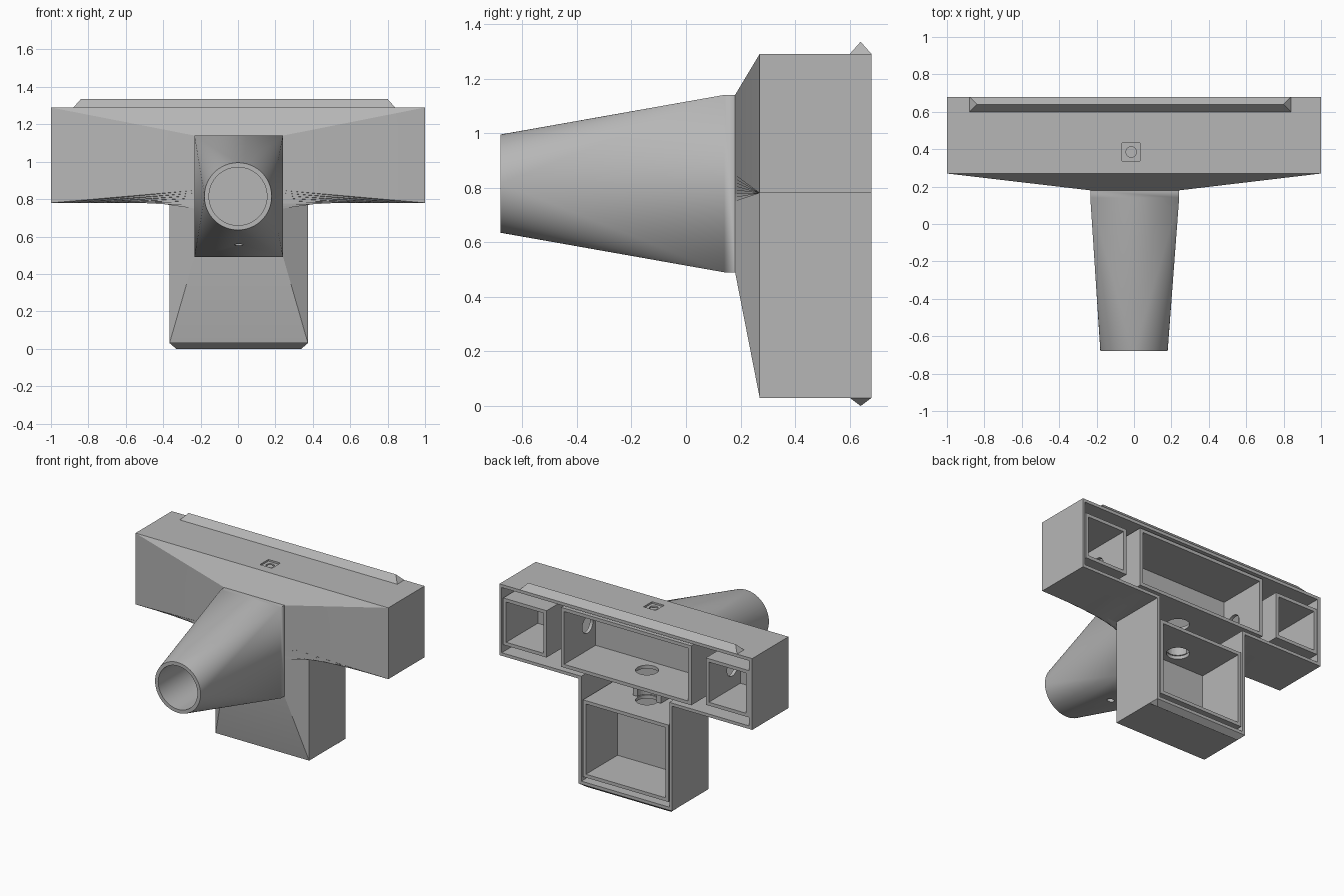
import bpy, bmesh, math
from mathutils import Matrix, Vector

cube = bpy.data.objects.get("Cube")
if cube:
    bpy.data.objects.remove(cube, do_unlink=True)

grey = bpy.data.materials.new("plastic grey")
grey.use_nodes = True
COLOUR = (0.47, 0.47, 0.47, 1)
grey.diffuse_color = COLOUR
grey.node_tree.nodes["Principled BSDF"].inputs["Base Color"].default_value = COLOUR

BACK, MID, NECK, TIP = 0.68, 0.27, 0.18, -0.68
CX = 0.004       # slight sideways offset of stem and neck
AXIS_Z = 0.815   # height of the tube axis


def make(name, bm):
    bmesh.ops.recalc_face_normals(bm, faces=bm.faces[:])
    mesh = bpy.data.meshes.new(name)
    bm.to_mesh(mesh)
    bm.free()
    mesh.materials.append(grey)
    ob = bpy.data.objects.new(name, mesh)
    bpy.context.collection.objects.link(ob)
    return ob


def box(name, x, y, z):
    bm = bmesh.new()
    bmesh.ops.create_cube(bm, size=1)
    for v in bm.verts:
        v.co = Vector([(a + b) / 2 + c * (b - a) for (a, b), c in zip((x, y, z), v.co)])
    return make(name, bm)


def cylinder(name, centre, radius, length, axis, sides=32):
    bm = bmesh.new()
    turn = {"X": Matrix.Rotation(math.pi / 2, 4, "Y"),
            "Y": Matrix.Rotation(math.pi / 2, 4, "X"), "Z": Matrix()}[axis]
    bmesh.ops.create_cone(bm, cap_ends=True, segments=sides, radius1=radius, radius2=radius,
                          depth=length, matrix=Matrix.Translation(centre) @ turn)
    return make(name, bm)


def cut(ob, *cutters):
    """Subtract the cutters, bake the result and remove them."""
    for c in cutters:
        mod = ob.modifiers.new("cut", "BOOLEAN")
        mod.operation, mod.solver, mod.object = "DIFFERENCE", "EXACT", c
    bpy.context.view_layer.update()
    baked = bpy.data.meshes.new_from_object(ob.evaluated_get(bpy.context.evaluated_depsgraph_get()))
    ob.modifiers.clear()
    ob.data = baked
    for c in cutters:
        bpy.data.objects.remove(c, do_unlink=True)


def smooth(ob, degrees):
    bpy.ops.object.select_all(action="DESELECT")
    ob.select_set(True)
    bpy.context.view_layer.objects.active = ob
    bpy.ops.object.shade_smooth_by_angle(angle=math.radians(degrees))


def mirrored(half):
    """Close a right-hand outline with its mirror image."""
    return [(CX + x, z) if x < 1 else (x, z) for x, z in half] + \
           [(CX - x, z) if x < 1 else (-x, z) for x, z in reversed(half)]


def tee(inset=0):
    """Right half of the T outline."""
    i = inset
    return [(1 - i, 1.29 - i), (1 - i, 0.78 + i), (0.37 - i, 0.78 + i), (0.37 - i, 0.03 + i)]


# Housing: T-shaped prism lofted to the rectangular neck
STEPS = 8
t_half, n_half = [(1, 1.29)], [(0.2375, 1.14)]
for k in range(STEPS + 1):
    t = k / STEPS
    t_half.append((1 - 0.63 * t, 0.78))
    n_half.append((0.2375, 0.86 - 0.11 * t))
t_half.append((0.37, 0.03))
n_half.append((0.2375, 0.49))

bm = bmesh.new()
rings = [[bm.verts.new((x, y, z)) for x, z in mirrored(half)]
         for half, y in ((t_half, BACK), (t_half, MID), (n_half, NECK))]
back, mid, neck = rings
n = len(back)
bm.faces.new(back)
bm.faces.new(neck)
for i in range(n):
    j = (i + 1) % n
    bm.faces.new((back[i], back[j], mid[j], mid[i]))
    if i == n - 1 or i == n // 2 - 1:
        bm.faces.new((mid[i], mid[j], neck[j], neck[i]))
        continue
    hi, lo = (i, j) if i < n // 2 else (j, i)
    bm.faces.new((mid[hi], mid[lo], neck[lo]))
    bm.faces.new((mid[hi], neck[lo], neck[hi]))
housing = make("housing", bm)

# Hollow of the housing, open at the back
bm = bmesh.new()
outline = mirrored(tee(0.022))
a = [bm.verts.new((x, 0.30, z)) for x, z in outline]
b = [bm.verts.new((x, 0.80, z)) for x, z in outline]
bm.faces.new(a)
bm.faces.new(b)
for i in range(len(a)):
    j = (i + 1) % len(a)
    bm.faces.new((a[i], a[j], b[j], b[i]))
hollow = make("hollow", bm)
PORT = (-0.015, 0.385)
cut(housing, hollow,
    box("port_recess", (PORT[0] - 0.048, PORT[0] + 0.048), (PORT[1] - 0.048, PORT[1] + 0.048), (1.278, 1.32)),
    cylinder("port_hole", (*PORT, 1.27), 0.028, 0.2, "Z"))
smooth(housing, 14)

# Square-to-round tube in front of the neck
SIDES = 64
bm = bmesh.new()
for y in (NECK, 0.14):
    for x in (-0.2375, 0.2375):
        for z in (0.49, 1.14):
            bm.verts.new((CX + x, y, z))
for k in range(SIDES):
    ang = 2 * math.pi * k / SIDES
    bm.verts.new((0.18 * math.cos(ang), TIP, AXIS_Z + 0.18 * math.sin(ang)))
bmesh.ops.convex_hull(bm, input=bm.verts[:])
bmesh.ops.dissolve_limit(bm, angle_limit=0.002, verts=bm.verts[:], edges=bm.edges[:])
tube = make("tube", bm)
cut(tube,
    cylinder("bore", (0, -0.28, AXIS_Z), 0.155, 0.9, "Y", SIDES),
    cylinder("screw_hole", (CX, -0.23, 0.6), 0.024, 0.3, "Z"))
smooth(tube, 22)


# Open boxes inside the housing, with cable holes
def compartment(name, x, z, holes, wall=0.024):
    ob = box(name, x, (0.295, BACK - 0.004), z)
    inner = box("inner", (x[0] + wall, x[1] - wall), (0.32, 0.8), (z[0] + wall, z[1] - wall))
    cut(ob, inner, *holes)
    smooth(ob, 30)


def side_hole():
    return cylinder("side_hole", (0, 0.41, 1.03), 0.06, 1.4, "X")


def drop_hole():
    return cylinder("drop_hole", (0, 0.44, 0.74), 0.075, 0.35, "Z")


compartment("centre_box", (-0.515, 0.515), (0.825, 1.25), (side_hole(), drop_hole()))
compartment("left_box", (0.63, 0.973), (0.86, 1.195), (side_hole(),))
compartment("right_box", (-0.973, -0.63), (0.86, 1.195), (side_hole(),))
compartment("stem_box", (CX - 0.338, CX + 0.338), (0.085, 0.635), (drop_hole(),))
block = box("stop_block", (-0.11, 0.11), (0.3, 0.44), (0.64, 0.73))
cut(block, drop_hole())


# Snap ridges on the top and bottom edges
def ridge(name, x0, x1, base, peak, taper):
    bm = bmesh.new()
    lo = [bm.verts.new((x, y, base)) for x, y in ((x0, 0.6), (x1, 0.6), (x1, BACK), (x0, BACK))]
    p, q = [bm.verts.new((x, 0.64, peak)) for x in (x0 + taper, x1 - taper)]
    for f in (lo, (lo[0], lo[1], q, p), (lo[2], lo[3], p, q), (lo[0], p, lo[3]), (lo[1], lo[2], q)):
        bm.faces.new(f)
    make(name, bm)


ridge("top_ridge", -0.88, 0.84, 1.29, 1.335, 0.04)
ridge("bottom_ridge", CX - 0.37, CX + 0.37, 0.03, 0.0, 0.035)
